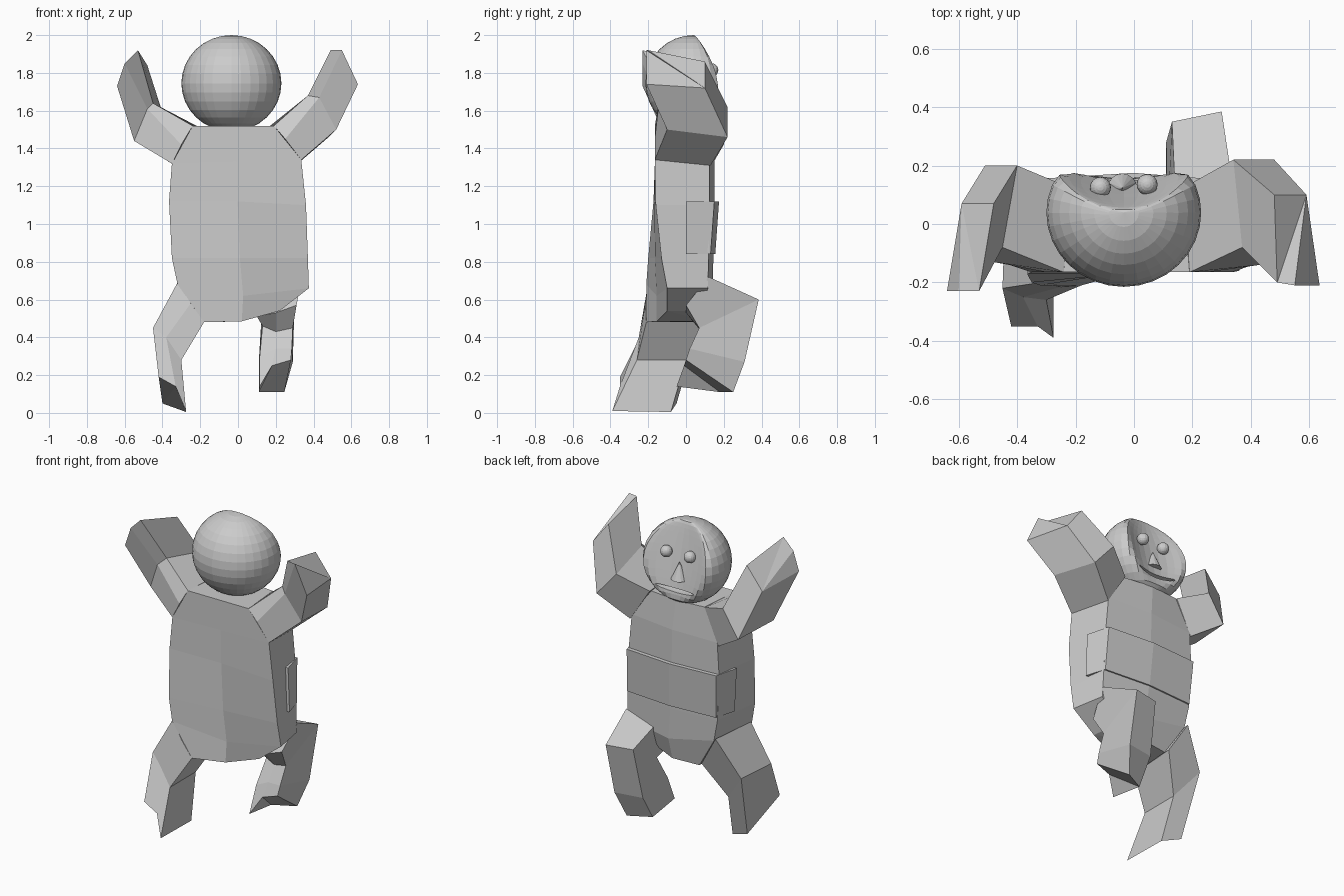
import bpy, bmesh
from math import sqrt
from mathutils import Vector, Matrix

default_cube = bpy.data.objects.get("Cube")
if default_cube:
    bpy.data.objects.remove(default_cube, do_unlink=True)

# One plain clay colour for the whole figure
clay = bpy.data.materials.new("clay_grey")
clay.use_nodes = True
clay.diffuse_color = (0.6, 0.6, 0.6, 1)
clay.node_tree.nodes["Principled BSDF"].inputs["Base Color"].default_value = clay.diffuse_color


def finish(name, bm):
    """Turn a bmesh into a named, coloured object."""
    bmesh.ops.recalc_face_normals(bm, faces=bm.faces)
    mesh = bpy.data.meshes.new(name)
    bm.to_mesh(mesh)
    bm.free()
    mesh.materials.append(clay)
    obj = bpy.data.objects.new(name, mesh)
    bpy.context.collection.objects.link(obj)
    return obj


def loft(name, rings):
    """Skin a row of matching cross-sections and cap both ends."""
    bm = bmesh.new()
    loops = [[bm.verts.new(point) for point in ring] for ring in rings]
    count = len(loops[0])
    for lower, upper in zip(loops, loops[1:]):
        for i in range(count):
            j = (i + 1) % count
            bm.faces.new((lower[i], lower[j], upper[j], upper[i]))
    for end in (loops[0], loops[-1]):
        cap = bm.faces.new(end)
        bmesh.ops.triangulate(bm, faces=[cap])
    return finish(name, bm)


def ball(name, centre, size, segments, rings):
    bm = bmesh.new()
    bmesh.ops.create_uvsphere(bm, u_segments=segments, v_segments=rings, radius=1)
    bmesh.ops.scale(bm, vec=size, verts=bm.verts)
    bmesh.ops.translate(bm, vec=centre, verts=bm.verts)
    return finish(name, bm)


def torso_ring(left, right, back_left, back_right, front, z_left, z_mid, z_right):
    """Six-sided section, a little narrower on the belly side."""
    middle = (left + right) / 2
    inset = (right - left) * .055
    return [(left, back_left, z_left), (middle, (back_left + back_right) / 2, z_mid),
            (right, back_right, z_right), (right - inset, front - .015, z_right),
            (middle, front + .01, z_mid), (left + inset, front - .01, z_left)]


# Torso, from shoulders down to the crotch
loft("torso", [
    torso_ring(-.24, .19, -.165, -.165, .13, 1.52, 1.52, 1.52),
    torso_ring(-.35, .335, -.165, -.165, .14, 1.32, 1.33, 1.34),
    torso_ring(-.365, .36, -.172, -.16, .14, 1.12, 1.12, 1.1),
    torso_ring(-.35, .37, -.2, -.13, .135, .82, .82, .82),
    torso_ring(-.32, .375, -.21, -.1, .13, .68, .62, .66),
    torso_ring(-.18, .22, -.21, -.1, .1, .48, .485, .54),
])

# Raised band across the belly
loft("belly_band", [
    torso_ring(-.36, .355, 0, 0, .165, 1.12, 1.12, 1.12),
    torso_ring(-.345, .365, 0, 0, .145, .84, .84, .84),
])

# Arms: shoulder, elbow and hand sections
loft("left_arm", [
    [(.19, -.165, 1.52), (.25, -.165, 1.45), (.335, -.165, 1.34), (.305, .13, 1.31), (.17, .125, 1.52)],
    [(.37, -.08, 1.68), (.43, -.14, 1.67), (.52, -.1, 1.5), (.48, .22, 1.46), (.34, .22, 1.62)],
    [(.49, -.2, 1.92), (.55, -.21, 1.92), (.635, -.21, 1.74), (.59, .1, 1.72), (.48, .1, 1.86)],
])
loft("right_arm", [
    [(-.24, -.165, 1.52), (-.3, -.165, 1.42), (-.35, -.165, 1.32), (-.32, .13, 1.3), (-.22, .125, 1.52)],
    [(-.45, -.08, 1.64), (-.48, -.13, 1.61), (-.55, -.1, 1.44), (-.51, .2, 1.42), (-.4, .2, 1.59)],
    [(-.53, -.23, 1.92), (-.6, -.23, 1.85), (-.64, -.23, 1.73), (-.59, .07, 1.7), (-.48, .07, 1.84)],
])

# Trailing leg: hip, knee and foot sections
loft("right_leg", [
    [(-.32, -.2, .69), (-.25, -.215, .58), (-.18, -.21, .48), (-.18, .1, .5), (-.3, .13, .7)],
    [(-.45, -.22, .45), (-.38, -.25, .4), (-.3, -.26, .28), (-.3, 0, .28), (-.44, .07, .46)],
    [(-.42, -.35, .19), (-.33, -.35, .14), (-.275, -.39, .01), (-.275, -.08, .005), (-.4, -.05, .05)],
])

# Raised leg: hip, knee, shin and a slanted sole
loft("left_leg", [
    [(.34, .12, .72), (.14, .13, .66), (.1, .05, .51), (.2, 0, .53), (.31, 0, .57)],
    [(.3, .385, .6), (.13, .35, .6), (.13, .11, .46), (.2, .08, .43), (.29, .07, .45)],
    [(.29, .31, .27), (.11, .28, .27), (.115, .02, .3), (.2, .02, .34), (.285, .02, .34)],
    [(.245, .25, .11), (.11, .18, .11), (.115, -.05, .14), (.18, -.01, .25), (.28, 0, .28)],
])

# Head: a ball whose face side is softly pressed into a sloping hollow
head_centre = Vector((-.035, .04, 1.745))
head = ball("head", head_centre, (.265, .255, .255), 32, 16)
softness = .03


def face_depth(x, z):
    return .055 + .24 * (2 - z) + 1.4 * (x - head_centre.x) ** 2


for vert in head.data.vertices:
    if vert.co.y > head_centre.y:
        gap = vert.co.y - face_depth(vert.co.x, vert.co.z)
        vert.co.y -= (gap + sqrt(gap ** 2 + softness ** 2)) / 2

# Mouth slit carved into the head
mouth_at = Vector((head_centre.x, .16, 1.59))
cutter = ball("mouth_cutter", mouth_at, (.14, .06, .012), 24, 8)
for vert in cutter.data.vertices:
    vert.co.z += .8 * (vert.co.x - mouth_at.x) ** 2
carve = head.modifiers.new("mouth", 'BOOLEAN')
carve.operation = 'DIFFERENCE'
carve.object = cutter
cutter.hide_render = True
bpy.context.view_layer.objects.active = head
bpy.ops.object.modifier_apply(modifier=carve.name)
bpy.data.objects.remove(cutter, do_unlink=True)

# Eyes
for name, x, y in (("left_eye", .045, .135), ("right_eye", -.115, .125)):
    ball(name, (x, y, 1.815), (.036, .036, .036), 16, 10)

# Nose: an upright cone, half sunk in the face
nose = bmesh.new()
bmesh.ops.create_cone(nose, cap_ends=True, segments=16, radius1=.05, radius2=0, depth=.11,
                      matrix=Matrix.Translation((-.04, .123, 1.71)))
finish("nose", nose)
